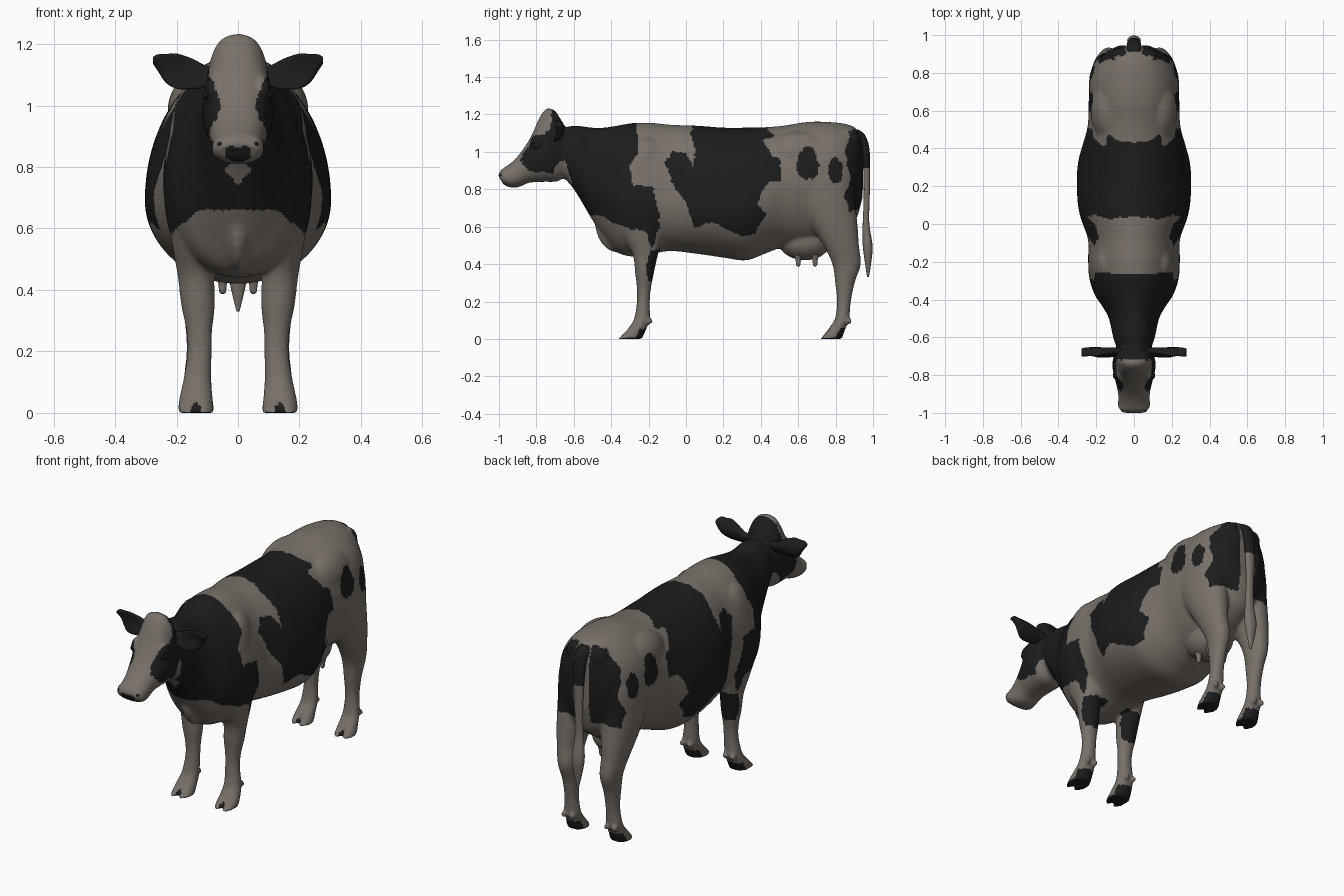
import bpy, bmesh, math
from mathutils import Vector, Matrix, noise

def material(name, rgb):
    m = bpy.data.materials.new(name)
    m.diffuse_color = (*rgb, 1)
    return m

CREAM = material("cream coat", (0.19, 0.165, 0.143))
BLACK = material("black coat", (0.012, 0.012, 0.012))

def loft(bm, rows, sub=6, n=40, warp=lambda v: v, p=0.88):
    """Smooth skin through rings. Row: edge a (y,z), edge b (y,z), half width, x centre, widest point a..b."""
    rows = [tuple(r) + (0, .5)[len(r) - 5:] if len(r) < 7 else tuple(r) for r in rows]
    pts = [rows[0]] + rows + [rows[-1]]
    dense = []
    for i in range(1, len(pts) - 2):
        for k in range(sub):
            t = k / sub
            dense.append([0.5 * (2*b + (c-a)*t + (2*a-5*b+4*c-d)*t*t + (3*b-a-3*c+d)*t**3)
                          for a, b, c, d in zip(*pts[i-1:i+3])])
    dense.append(rows[-1])
    rings = []
    for ya, za, yb, zb, w, xc, mid in dense:
        ring = []
        for j in range(n):
            a = 2 * math.pi * j / n
            c, s = math.cos(a), math.sin(a)
            u = mid - s * (mid if s > 0 else 1 - mid)
            x = xc + w * math.copysign(abs(c) ** p, c)
            ring.append(bm.verts.new(warp(Vector((x, ya + (yb-ya)*u, za + (zb-za)*u)))))
        rings.append(ring)
    for r, q in zip(rings, rings[1:]):
        for j in range(n):
            bm.faces.new((r[j], r[(j+1) % n], q[(j+1) % n], q[j]))
    bm.faces.new(rings[0][::-1])
    bm.faces.new(rings[-1])

def ball(bm, centre, radii, tilt=0):
    m = Matrix.Translation(centre) @ Matrix.Rotation(tilt, 4, 'X') @ Matrix.Diagonal((*radii, 1))
    bmesh.ops.create_uvsphere(bm, u_segments=24, v_segments=14, radius=1, matrix=m)

def finish(bm, name, *mats):
    bmesh.ops.recalc_face_normals(bm, faces=bm.faces)
    me = bpy.data.meshes.new(name)
    bm.to_mesh(me)
    bm.free()
    ob = bpy.data.objects.new(name, me)
    bpy.context.collection.objects.link(ob)
    for m in mats:
        me.materials.append(m)
    me.polygons.foreach_set("use_smooth", [True] * len(me.polygons))
    return ob

# --- Torso and neck: y, top, bottom, half width, widest point
bm = bmesh.new()
torso = [(-.69, 1.12, .90, .08, .5), (-.6, 1.14, .80, .11, .5), (-.5, 1.13, .635, .133, .55),
         (-.44, 1.13, .55, .165, .58), (-.37, 1.14, .465, .21, .58), (-.28, 1.155, .44, .238, .58),
         (-.18, 1.155, .455, .243, .58), (-.08, 1.145, .47, .244, .6), (.06, 1.14, .455, .29, .62),
         (.2, 1.13, .435, .303, .63), (.32, 1.13, .42, .297, .61), (.42, 1.132, .455, .272, .56),
         (.52, 1.14, .49, .245, .48), (.65, 1.16, .50, .24, .42), (.76, 1.16, .53, .232, .4),
         (.85, 1.15, .58, .2, .42), (.91, 1.125, .64, .145, .45), (.945, 1.06, .76, .08, .45)]
loft(bm, [(y, t, y, b, w, 0, m) for y, t, b, w, m in torso], n=64, p=1.0)

# --- Head, from poll to muzzle
loft(bm, [(-.70, 1.222, -.655, 1.15, .05), (-.745, 1.232, -.63, 1.02, .09),
          (-.785, 1.18, -.63, .90, .106), (-.82, 1.10, -.68, .845, .115),
          (-.86, 1.03, -.76, .84, .103), (-.91, .965, -.84, .835, .088),
          (-.955, .927, -.89, .813, .083), (-.987, .905, -.937, .81, .086),
          (-1.006, .875, -.975, .824, .066)], p=.82)

for s in (-1, 1):
    # --- Front and hind legs: z, front y, back y, x centre, half width
    front = [(0, -.372, -.235, .137, .06), (.03, -.34, -.222, .137, .057), (.07, -.30, -.205, .135, .052),
             (.11, -.277, -.193, .132, .046), (.2, -.263, -.193, .125, .04), (.27, -.263, -.187, .126, .043),
             (.35, -.272, -.172, .13, .055), (.45, -.285, -.15, .137, .06), (.55, -.335, -.125, .145, .07),
             (.7, -.385, -.1, .15, .09), (.88, -.34, -.13, .135, .085), (1.0, -.29, -.18, .105, .065)]
    hind = [(0, .71, .835, .135, .058), (.03, .737, .844, .135, .055), (.07, .772, .858, .133, .05),
            (.11, .797, .873, .132, .046), (.2, .807, .882, .13, .038), (.3, .797, .902, .13, .043),
            (.4, .782, .935, .132, .054), (.5, .735, .925, .14, .066), (.6, .67, .918, .14, .083),
            (.75, .58, .905, .135, .102), (.9, .56, .9, .128, .107), (1.03, .58, .875, .11, .09)]
    for leg in (front, hind):
        toe = leg[0][1]
        def cleft(v, toe=toe):
            near = max(0, 1 - abs(abs(v.x) - .137) / .022) * max(0, 1 - v.z / .07)
            if v.y < toe + .075 and v.z < .07:
                v.y += near * .035
            return v
        loft(bm, [(a, z, b, z, w, s * x) for z, a, b, x, w in leg], warp=cleft, p=.95)
        for dx in (-.025, .025):  # dew claws
            ball(bm, (s * .135 + dx, leg[3][2], .095), (.014, .018, .017))
    # --- Shoulder, hip, pin bone, brow and nostril masses
    ball(bm, (s * .145, -.25, .82), (.085, .14, .26), -.2)
    ball(bm, (s * .125, .61, .98), (.105, .19, .13))
    ball(bm, (s * .07, .87, 1.06), (.06, .065, .065))
    ball(bm, (s * .082, -.79, 1.05), (.027, .045, .045))
    ball(bm, (s * .052, -.968, .872), (.028, .028, .03))
# --- Udder and brisket
ball(bm, (0, .635, .52), (.115, .14, .1))
ball(bm, (0, -.385, .60), (.05, .1, .14), .25)

body = finish(bm, "source_body")
mod = body.modifiers.new("blend", 'REMESH')
mod.mode, mod.voxel_size = 'VOXEL', .009
mod = body.modifiers.new("soften", 'SMOOTH')
mod.factor, mod.iterations = .5, 10
merged = bpy.data.meshes.new_from_object(body.evaluated_get(bpy.context.evaluated_depsgraph_get()))
bpy.data.objects.remove(body)
body = bpy.data.objects.new("body", merged)
bpy.context.collection.objects.link(body)

# --- Coat patches as outlines on the flank (y, z), shared by both sides
neck_patch = [(-.66, 1.3), (-.29, 1.3), (-.25, 1.0), (-.31, .92), (-.28, .82), (-.17, .81), (-.15, .7),
              (-.14, .58), (-.18, .49), (-.22, .58), (-.3, .59), (-.4, .635), (-.48, .66), (-.57, .67),
              (-.6, .76), (-.6, .82), (-.65, .96)]
saddle = [(.05, 1.3), (.39, 1.3), (.42, 1.13), (.48, 1.09), (.41, 1.07), (.45, .98), (.51, .95), (.5, .85),
          (.43, .83), (.38, .72), (.43, .68), (.37, .57), (.3, .55), (.15, .62), (.04, .6), (.02, .7),
          (-.04, .78), (-.08, .84), (-.11, .95), (-.07, 1.01), (0, .99), (.03, .92), (.05, 1.0), (.03, 1.1)]
rump = [(.87, 1.12), (.855, 1.0), (.875, .85), (.845, .77), (.87, .69), (1.05, .7), (1.05, 1.12)]
cheek = [(-.72, 1.17), (-.8, 1.14), (-.86, 1.05), (-.885, .98), (-.895, .93), (-.85, .885), (-.79, .875),
         (-.72, .885), (-.68, .95), (-.63, .97), (-.6, 1.3), (-.70, 1.3)]
foreleg = [(-.2, .31), (-.21, .4), (-.19, .47), (-.14, .48), (-.1, .32)]

def inside(poly, y, z):
    hit = False
    for (a, b), (c, d) in zip(poly, poly[1:] + poly[:1]):
        if (b > z) != (d > z) and y < a + (z - b) * (c - a) / (d - b):
            hit = not hit
    return hit

def is_black(c, nrm):
    x = abs(c.x)
    q = Vector((x, c.y, c.z))
    j = noise.noise_vector(q * 14) * .014 + noise.noise_vector(q * 45) * .006
    y, z = c.y + j.y, c.z + j.z
    if c.z < .12:  # hooves: sole, heel and cleft
        sole = c.z < .012 and nrm.z < -.4
        heel = c.z < .055 and nrm.y > .35
        split = c.z < .035 - abs(x - .137) and abs(x - .137) < .016 and nrm.y < -.2
        return sole or heel or split
    if -.715 < y < -.55 and z > .985:  # poll and nape
        return True
    if c.y < -.6 and inside(cheek, y, z):
        return nrm.y > .1 or x + j.x > .05 + .42 * abs(z - 1.0)
    if c.y < -.955 and (x / .042) ** 4 + ((z - .85) / .023) ** 4 < 1:  # nose pad
        return True
    if math.hypot((y - .65) / .06, (z - .94) / .088) < 1 or math.hypot((y - .8) / .04, (z - .9) / .07) < 1:
        return x > .1
    if inside(rump, y, z):
        return x > .045
    if z < .83 and y < -.52 and x < .045 - abs(z - .79):  # pale throat mark
        return False
    return inside(neck_patch, y, z) or inside(saddle, y, z) or (x > .06 and inside(foreleg, y, z))

for m in (CREAM, BLACK):
    merged.materials.append(m)
for f in merged.polygons:
    f.use_smooth = True
    f.material_index = int(is_black(f.center, f.normal))

for s, side in ((-1, "left"), (1, "right")):
    # --- Ear: reach from centre, height, half height
    bm = bmesh.new()
    ear = [(.07, 1.1, .025), (.105, 1.095, .035), (.15, 1.103, .05), (.2, 1.112, .057),
           (.235, 1.121, .046), (.262, 1.14, .026), (.277, 1.147, .01)]
    def turn(v, s=s):
        return Vector((s * v.z, v.y - 8 * (v.x + 1.115) ** 2, -v.x))
    loft(bm, [(-.692, x, -.652, x, w, -z) for x, z, w in ear], n=24, warp=turn)
    finish(bm, side + "_ear", BLACK)
    # --- Eye and nostril
    bm = bmesh.new()
    ball(bm, (s * .101, -.8, 1.035), (.011, .02, .016))
    finish(bm, side + "_eye", BLACK)
    bm = bmesh.new()
    ball(bm, (s * .058, -.986, .875), (.01, .01, .008))
    finish(bm, side + "_nostril", BLACK)
    # --- Teats
    bm = bmesh.new()
    for y in (.6, .69):
        loft(bm, [(y-.022, .45, y+.022, .45, .022, s*.05), (y-.014, .42, y+.014, .42, .014, s*.05),
                  (y-.011, .395, y+.011, .395, .011, s*.05), (y-.004, .387, y+.004, .387, .004, s*.05)], 4, 12)
    finish(bm, side + "_teats", CREAM)

# --- Tail: z, front y, back y, half width
bm = bmesh.new()
tail = [(1.12, .87, .92, .03), (1.09, .905, .957, .038), (1.02, .935, .98, .036), (.9, .948, .985, .029),
        (.75, .95, .982, .023), (.62, .945, .98, .025), (.5, .945, .997, .036), (.42, .955, .992, .026),
        (.33, .968, .978, .005)]
loft(bm, [(a, z, b, z, w) for z, a, b, w in tail], sub=10, n=24)
tail = finish(bm, "tail", CREAM, BLACK)
for f in tail.data.polygons:
    f.material_index = int(f.center.z > .92)
